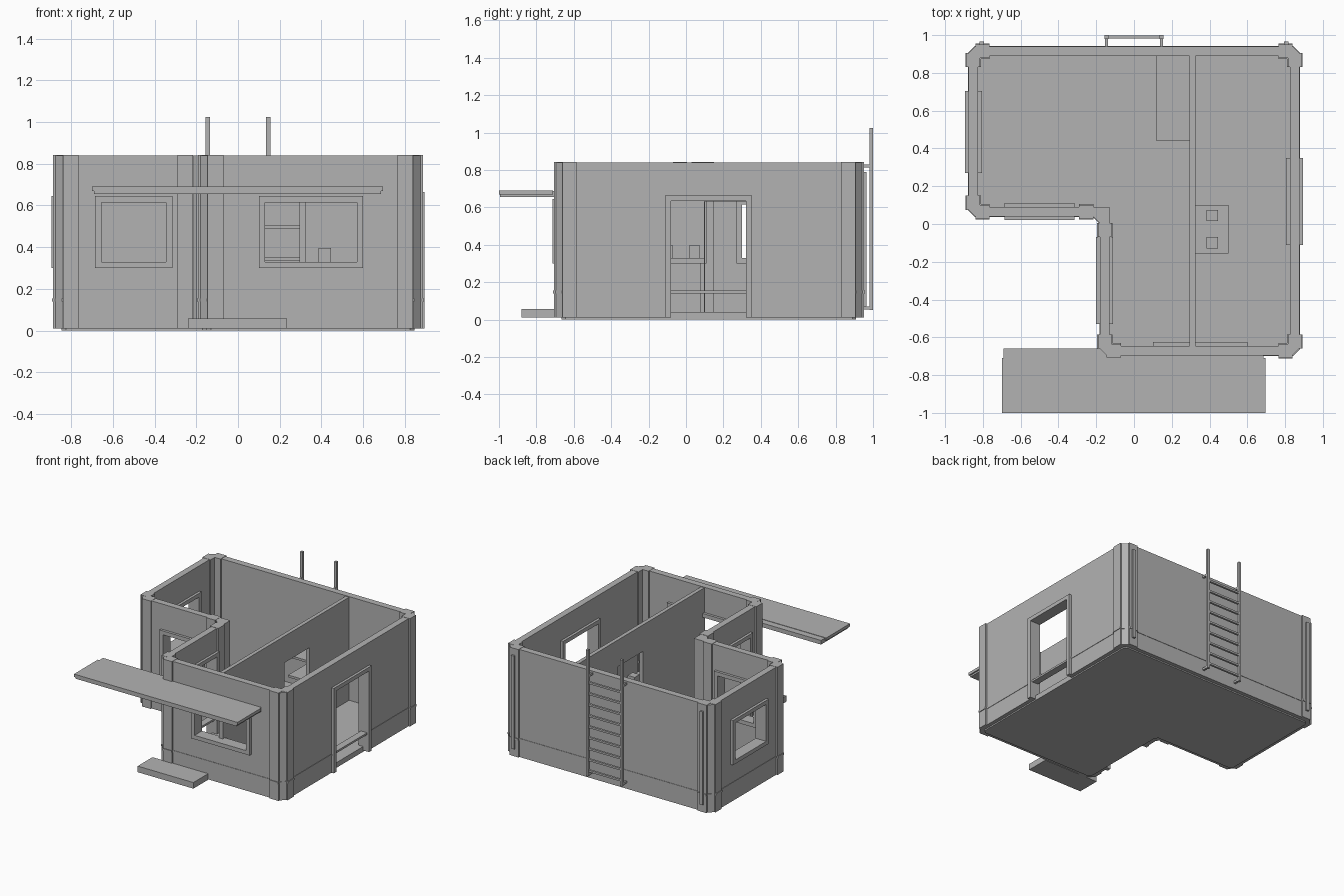
import bpy, bmesh
from mathutils import Vector

cube = bpy.data.objects.get("Cube")
if cube:
    bpy.data.objects.remove(cube, do_unlink=True)

GREY = (0.45, 0.45, 0.45, 1)
mat = bpy.data.materials.new("plain_grey")
mat.use_nodes = True
mat.diffuse_color = GREY
mat.node_tree.nodes["Principled BSDF"].inputs["Base Color"].default_value = GREY

TOP = 0.84
WALL = 0.05


def finish(name, bm):
    bmesh.ops.recalc_face_normals(bm, faces=bm.faces)
    mesh = bpy.data.meshes.new(name)
    bm.to_mesh(mesh)
    bm.free()
    mesh.materials.append(mat)
    ob = bpy.data.objects.new(name, mesh)
    bpy.context.scene.collection.objects.link(ob)
    return ob


def add_box(bm, x, y, z):
    verts = bmesh.ops.create_cube(bm, size=1)["verts"]
    for v in verts:
        v.co = [lo + (c + 0.5) * (hi - lo) for c, (lo, hi) in zip(v.co, (x, y, z))]


def boxes(name, *specs):
    bm = bmesh.new()
    for s in specs:
        add_box(bm, *s)
    return finish(name, bm)


def prism(name, pts, z0, z1):
    bm = bmesh.new()
    face = bm.faces.new([bm.verts.new((x, y, z0)) for x, y in pts])
    new = bmesh.ops.extrude_face_region(bm, geom=[face])["geom"]
    bmesh.ops.translate(bm, vec=(0, 0, z1 - z0),
                        verts=[g for g in new if isinstance(g, bmesh.types.BMVert)])
    return finish(name, bm)


def ell(d=0.0):
    """L-shaped plan, grown outward by d."""
    l, r, n, f, m, b = -0.875 - d, 0.875 + d, -0.18 - d, -0.695 - d, 0.04 - d, 0.94 + d
    return [Vector(p) for p in ((l, m), (n, m), (n, f), (r, f), (r, b), (l, b))]


def chamfer(pts, c):
    out = []
    for i, p in enumerate(pts):
        for q in (pts[i - 1], pts[(i + 1) % len(pts)]):
            out.append(p + (q - p).normalized() * c)
    return out


def cut(ob, cutters):
    for c in cutters:
        mod = ob.modifiers.new("cut", "BOOLEAN")
        mod.object, mod.operation, mod.solver = c, "DIFFERENCE", "EXACT"
    deps = bpy.context.evaluated_depsgraph_get()
    mesh = bpy.data.meshes.new_from_object(ob.evaluated_get(deps))
    ob.modifiers.clear()
    ob.data = mesh
    for c in cutters:
        bpy.data.objects.remove(c, do_unlink=True)


# Openings: name, wall axis, wall centre, span along wall, height range, is door
openings = [
    ("nook_window", "y", 0.065, (-0.685, -0.315), (0.30, 0.645), False),
    ("front_window", "y", -0.67, (0.10, 0.60), (0.30, 0.645), False),
    ("side_window", "x", -0.85, (0.27, 0.705), (0.30, 0.645), False),
    ("nook_door", "x", -0.155, (-0.53, -0.07), (0.01, 0.665), True),
    ("side_door", "x", 0.85, (-0.11, 0.35), (0.01, 0.665), True),
]
FW = 0.03


def oriented(axis, depth, span, z):
    return (depth, span, z) if axis == "x" else (span, depth, z)


# Outer walls with door and window openings
walls = prism("outer_walls", chamfer(ell(), 0.035), 0.01, TOP)
cutters = [prism("cutter", ell(-WALL), -0.1, 1)]
for name, axis, c, (a, b), (z0, z1), door in openings:
    low = -0.1 if door else z0 + FW
    cutters.append(boxes("cutter", oriented(axis, (c - 0.1, c + 0.1),
                                            (a + FW, b - FW), (low, z1 - FW))))
cut(walls, cutters)

# Frames
for name, axis, c, (a, b), (z0, z1), door in openings:
    d = (c - 0.045, c + 0.045)
    parts = [oriented(axis, d, (a, a + FW), (z0, z1)),
             oriented(axis, d, (b - FW, b), (z0, z1)),
             oriented(axis, d, (a + FW, b - FW), (z1 - FW, z1))]
    if not door:
        parts.append(oriented(axis, d, (a + FW, b - FW), (z0, z0 + FW)))
    boxes(name + "_frame", *parts)

# Seam band around the walls, running across the doorways
band = prism("seam_band", chamfer(ell(0.003), 0.035), 0.14, 0.155)
cut(band, [prism("cutter", ell(-WALL), -0.1, 1)])

# Pilasters beside every corner, with a collar at the seam
pilasters, collars = [], []
plan, centre = ell(), ell(-WALL / 2)
for i in range(len(plan)):
    p, q = plan[i], plan[(i + 1) % len(plan)]
    along = (q - p).normalized()
    mid = centre[i]
    for end, s in ((p, 1), (q, -1)):
        e0, e1 = end + along * s * 0.035, end + along * s * 0.11
        for store, half, z in ((pilasters, 0.036, (0.01, TOP + 0.002)),
                               (collars, 0.041, (0.14, 0.155))):
            if abs(along.x) > 0.5:
                store.append((sorted((e0.x, e1.x)), (mid.y - half, mid.y + half), z))
            else:
                store.append(((mid.x - half, mid.x + half), sorted((e0.y, e1.y)), z))
boxes("corner_pilasters", *pilasters)
boxes("pilaster_collars", *collars)

# Floor slab
prism("floor", chamfer(ell(-0.03), 0.02), 0, 0.04)

# Inner partition with a doorway
px = (0.295, 0.325)
boxes("partition",
      (px, (-0.65, 0.10), (0.04, 0.835)),
      (px, (0.41, 0.895), (0.04, 0.835)),
      (px, (0.10, 0.41), (0.63, 0.835)))

# Counter with two small boxes on top
boxes("counter",
      ((0.325, 0.50), (-0.155, 0.10), (0.30, 0.33)),
      ((0.325, 0.48), (-0.14, 0.08), (0.04, 0.30)))
for name, y in (("front_counter_box", -0.10), ("rear_counter_box", 0.045)):
    boxes(name, ((0.385, 0.445), (y - 0.03, y + 0.03), (0.33, 0.395)))

# Wall shelves behind the partition
boxes("shelves", *[((0.12, 0.295), (0.44, 0.89), (z, z + 0.017))
                   for z in (0.185, 0.335, 0.49)])

# Canopy and entry step
boxes("canopy",
      ((-0.69, 0.685), (-0.995, -0.66), (0.655, 0.687)),
      ((-0.70, 0.695), (-1.0, -0.71), (0.668, 0.69)))
boxes("entry_step", ((-0.24, 0.235), (-0.88, -0.70), (0.01, 0.057)))

# Rear ladder
rails = [((s * 0.145 - 0.01, s * 0.145 + 0.01), (0.98, 1.0), (0.05, 1.025)) for s in (-1, 1)]
mounts = [((s * 0.145 - 0.008, s * 0.145 + 0.008), (0.93, 0.985), (z - 0.008, z + 0.008))
          for s in (-1, 1) for z in (0.062, 0.82)]
rungs = [((-0.14, 0.14), (0.982, 0.998), (0.085 + i * 0.085, 0.10 + i * 0.085))
         for i in range(9)]
boxes("ladder_rails", *rails)
boxes("ladder_mounts", *mounts)
boxes("ladder_rungs", *rungs)

# Slim vertical rods near the rear corners
for name, s in (("left_rear_rod", 1), ("right_rear_rod", -1)):
    boxes(name, ((s * 0.805 - 0.012, s * 0.805 + 0.012), (0.94, 0.965), (0.07, 0.79)))
